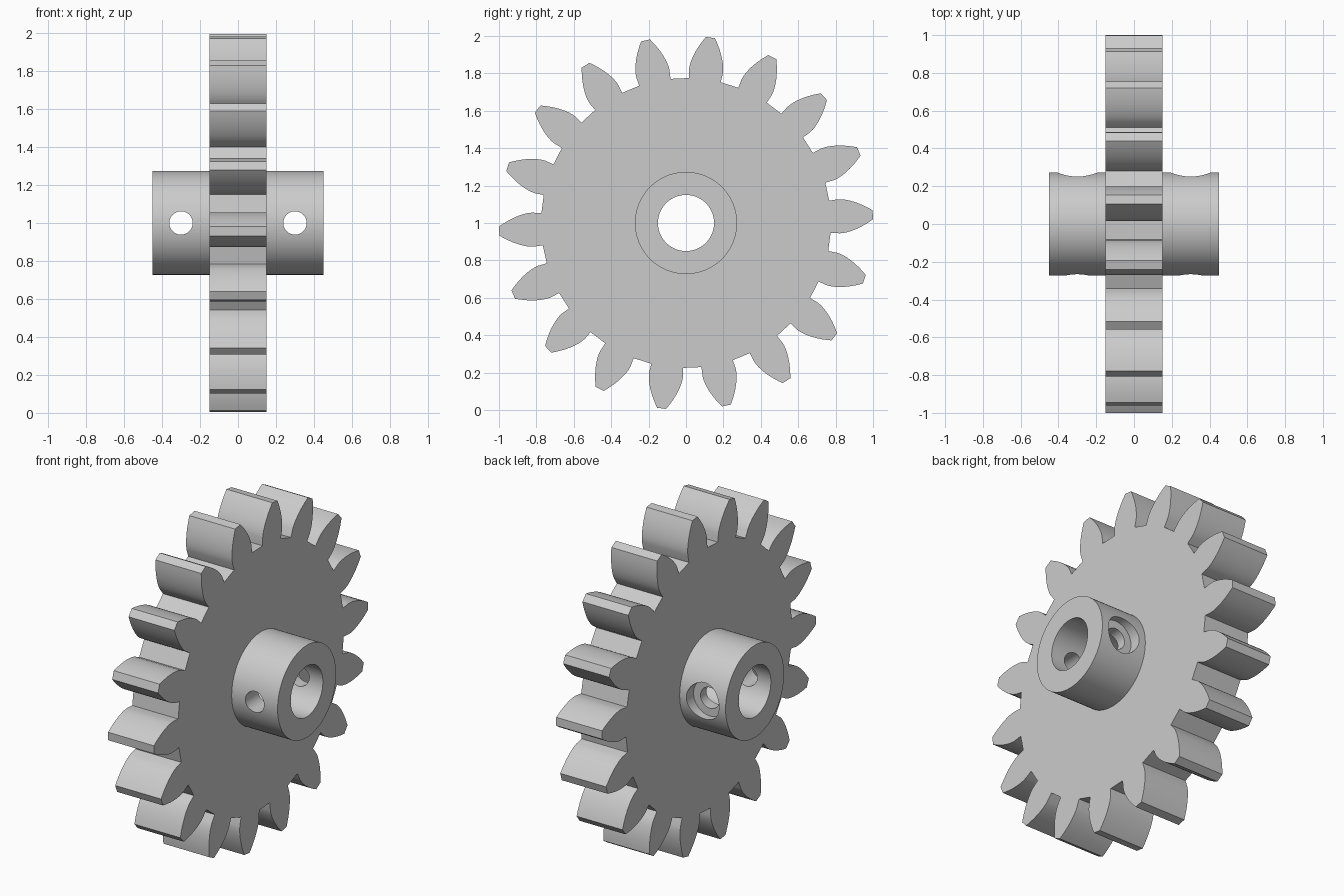
import bpy, bmesh, math
from mathutils import Matrix, Vector

if "Cube" in bpy.data.objects:
    bpy.data.objects.remove(bpy.data.objects["Cube"], do_unlink=True)

TEETH, PITCH_R, ROOT_R, TIP_R = 18, 0.9, 0.775, 1.0
PRESSURE, BACKLASH, PHASE = math.radians(24), math.radians(0.15), math.radians(2.5)
WHEEL_HALF, HUB_HALF, HUB_R, BORE_R = 0.15, 0.45, 0.273, 0.15
HOLE_X, HOLE_R, RECESS_R, RECESS_FLOOR = 0.3, 0.0615, 0.107, 0.205
CENTRE = Vector((0, 0, 1))

grey = bpy.data.materials.new("plain_grey")
grey.use_nodes = True
grey.diffuse_color = (0.6, 0.6, 0.6, 1)
grey.node_tree.nodes["Principled BSDF"].inputs["Base Color"].default_value = (0.6, 0.6, 0.6, 1)


def make_object(name, bm):
    bmesh.ops.recalc_face_normals(bm, faces=bm.faces)
    mesh = bpy.data.meshes.new(name)
    bm.to_mesh(mesh)
    bm.free()
    mesh.materials.append(grey)
    obj = bpy.data.objects.new(name, mesh)
    bpy.context.collection.objects.link(obj)
    return obj


def cylinder(name, axis, radius, start, end, offset=(0, 0, 0), sides=96):
    """Cylinder along the x or y axis, from start to end."""
    bm = bmesh.new()
    bmesh.ops.create_cone(bm, cap_ends=True, segments=sides, radius1=radius,
                          radius2=radius, depth=end - start)
    turn = Matrix.Rotation(math.pi / 2, 4, "Y" if axis == "x" else "X")
    middle = (start + end) / 2
    along = Vector((middle, 0, 0)) if axis == "x" else Vector((0, middle, 0))
    bm.transform(Matrix.Translation(CENTRE + Vector(offset) + along) @ turn)
    return make_object(name, bm)


def cut(obj, cutters):
    bpy.context.view_layer.objects.active = obj
    for cutter in cutters:
        cutter.hide_render = True
        mod = obj.modifiers.new("cut", "BOOLEAN")
        mod.operation, mod.solver, mod.object = "DIFFERENCE", "EXACT", cutter
        bpy.ops.object.modifier_apply(modifier=mod.name)
        bpy.data.objects.remove(cutter, do_unlink=True)


def smooth(obj, degrees):
    bpy.ops.object.select_all(action="DESELECT")
    obj.select_set(True)
    bpy.context.view_layer.objects.active = obj
    bpy.ops.object.shade_smooth_by_angle(angle=math.radians(degrees))


def involute(angle):
    return math.tan(angle) - angle


# Half a tooth: radial foot, then involute flank up to the flat tip
base_r = PITCH_R * math.cos(PRESSURE)
base_half = math.pi / (2 * TEETH) + involute(PRESSURE) - BACKLASH
steps = 9
flank = [(ROOT_R, base_half)]
for i in range(steps + 1):
    r = base_r + (TIP_R - base_r) * i / steps
    flank.append((r, base_half - involute(math.acos(min(1, base_r / r)))))

# Toothed wheel
bm = bmesh.new()
outline = []
for t in range(TEETH):
    middle = PHASE + t * math.tau / TEETH
    tooth = [(r, middle - a) for r, a in flank] + [(r, middle + a) for r, a in reversed(flank)]
    for r, a in tooth:
        outline.append(bm.verts.new((-WHEEL_HALF, r * math.cos(a), 1 + r * math.sin(a))))
side = bm.faces.new(outline)
new = bmesh.ops.extrude_face_region(bm, geom=[side])["geom"]
bmesh.ops.translate(bm, vec=(2 * WHEEL_HALF, 0, 0),
                    verts=[g for g in new if isinstance(g, bmesh.types.BMVert)])
wheel = make_object("toothed_wheel", bm)
cut(wheel, [cylinder("wheel_cutter", "x", (HUB_R + BORE_R) / 2, -1, 1)])
smooth(wheel, 15)

# Hub with shaft bore, cross holes and rear screw recesses
hub = cylinder("hub", "x", HUB_R, -HUB_HALF, HUB_HALF)
cutters = [cylinder("bore_cutter", "x", BORE_R, -1, 1)]
for x in (-HOLE_X, HOLE_X):
    cutters.append(cylinder("hole_cutter", "y", HOLE_R, -0.5, 0.5, (x, 0, 0), 48))
    cutters.append(cylinder("recess_cutter", "y", RECESS_R, RECESS_FLOOR, 0.5, (x, 0, 0), 64))
cut(hub, cutters)
smooth(hub, 25)
